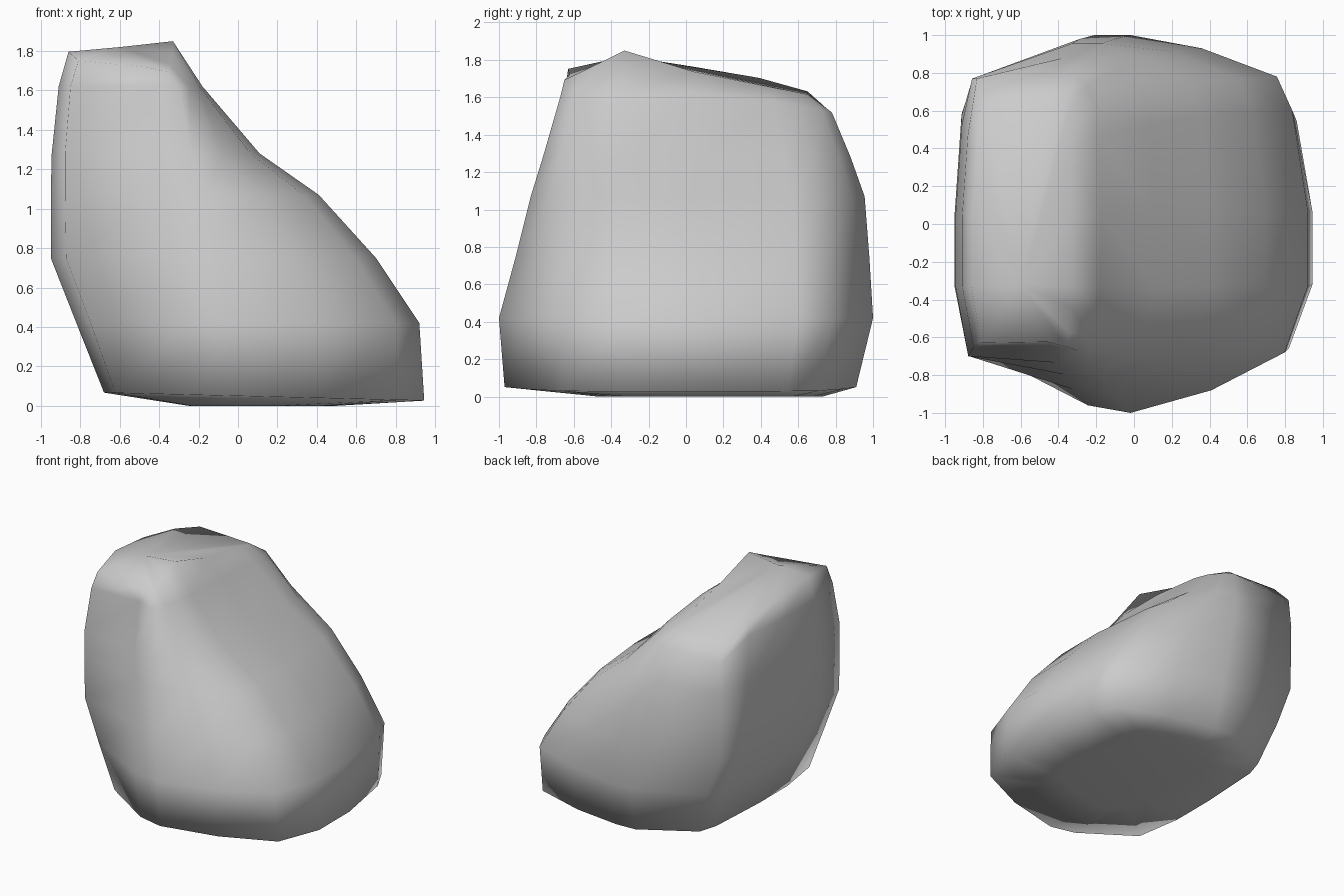
import bpy, bmesh

if "Cube" in bpy.data.objects:
    bpy.data.objects.remove(bpy.data.objects["Cube"])

# outline of one horizontal slice: u runs left(-1) - ridge(0) - right(1), v front(-1) - back(1)
RING = [(-.9, -.7), (-.2, -.96), (.08, -1), (.5, -.88), (.88, -.68), (1, -.33), (1, .07),
        (.92, .6), (.84, .78), (.45, .93), (.08, 1), (-.15, 1), (-.87, .76), (-.95, .6),
        (-1, .05), (-1, -.33)]
# slices: height, left x, ridge x, right x, front y, back y
LEVELS = [(0, -.25, -.1, .5, -.47, .73),
          (.05, -.68, -.1, .945, -.97, .91),
          (.42, -.82, -.1, .92, -1, 1),
          (.75, -.95, -.17, .70, -.91, .98),
          (1.07, -.95, -.22, .41, -.83, .955),
          (1.28, -.945, -.27, .11, -.765, .88),
          (1.62, -.91, -.31, -.18, -.67, .78),
          (1.85, -.86, -.36, -.33, -.65, .65)]


def crest(x, y):
    """Height of the tilted top, highest at the right edge near the front."""
    left = min(1, max(0, (-.33 - x) / .45))
    if y < -.33:
        right_z, left_z = 1.85 + .5 * (y + .33), 1.80 + .16 * (y + .33)
    elif y < 0:
        right_z, left_z = 1.745 - .32 * y, 1.77 - .08 * y
    else:
        right_z, left_z = 1.745 - .2 * y, 1.77 - .17 * y - .35 * max(0, y - .57)
    return right_z + (left_z - right_z) * left


bm = bmesh.new()
rings = []
for i, (z, xl, xc, xr, yf, yb) in enumerate(LEVELS):
    ring = []
    for u, v in RING:
        x = xc + u * ((xr - xc) if u > 0 else (xc - xl))
        y = -v * yf if v < 0 else v * yb
        if i > 1:
            # left corners and the front shoulder stay nearly vertical
            if u in (-.9, -.87):
                y = max(yf + .02, -.7) if v < 0 else min(yb, .77)
            if v == -.33:
                y = -.33
        h = min(z, crest(x, y) - (.07 if i == 6 else 0))
        if i == 1:
            h -= .025 * x
        ring.append(bm.verts.new((x, y, h)))
    rings.append(ring)

# side walls
n = len(RING)
for a, b in zip(rings, rings[1:]):
    for k in range(n):
        m = (k + 1) % n
        bm.faces.new((a[k], a[m], b[m], b[k]))

# underside and top cap
bm.faces.new(rings[0][::-1])
peak = bm.verts.new((-.6, -.32, 1.82))
for k in range(n):
    bm.faces.new((rings[-1][k], rings[-1][(k + 1) % n], peak))
bmesh.ops.recalc_face_normals(bm, faces=bm.faces[:])

# smooth all over
for f in bm.faces:
    f.smooth = True
mesh = bpy.data.meshes.new("boulder")
bm.to_mesh(mesh)
bm.free()
rock = bpy.data.objects.new("boulder", mesh)
bpy.context.collection.objects.link(rock)
